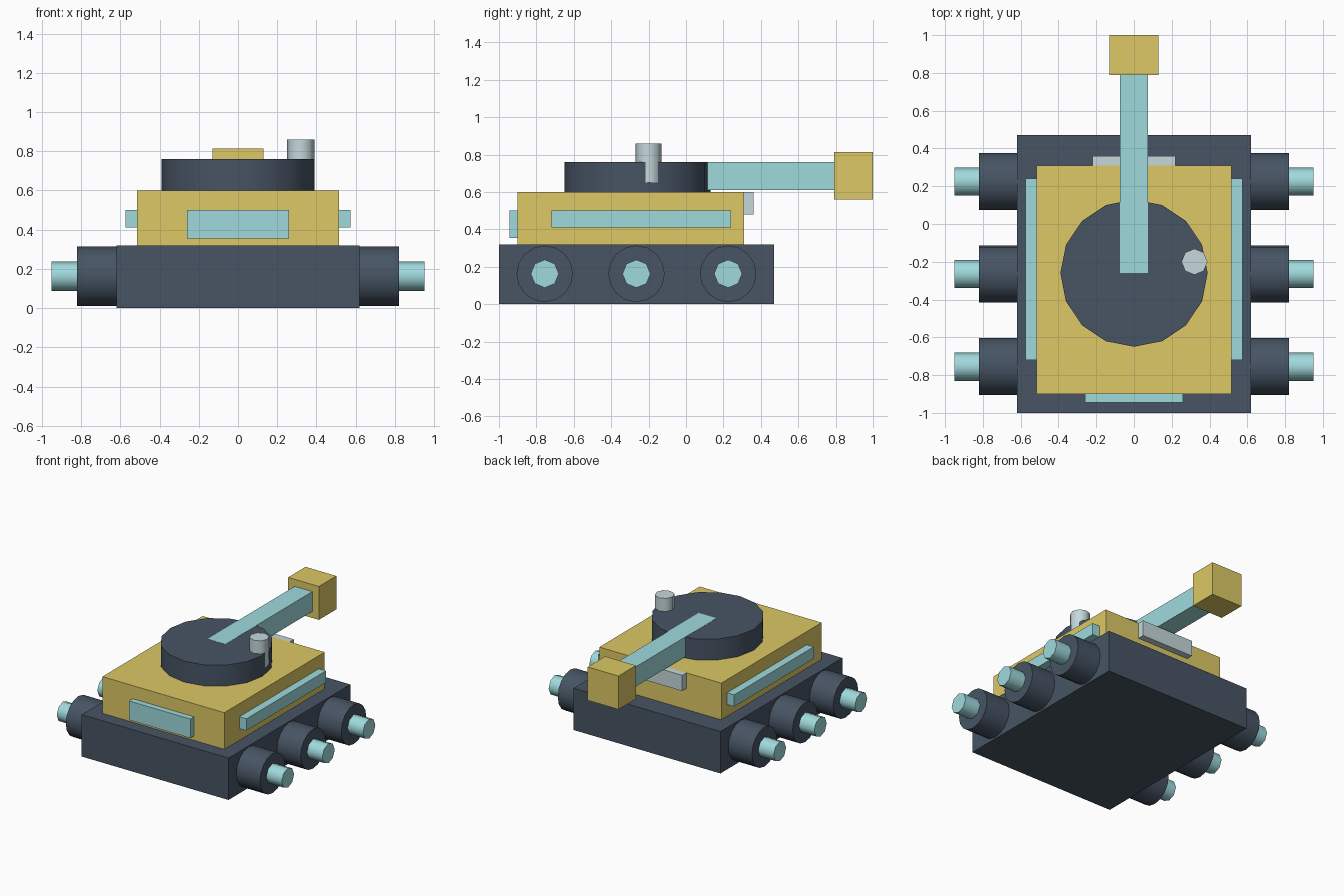
import bpy
import math

if "Cube" in bpy.data.objects:
    bpy.data.objects.remove(bpy.data.objects["Cube"])


def material(name, rgb):
    m = bpy.data.materials.new(name)
    m.diffuse_color = (*rgb, 1)
    m.use_nodes = True
    m.node_tree.nodes["Principled BSDF"].inputs["Base Color"].default_value = m.diffuse_color
    return m


DARK = material("dark_slate", (0.063, 0.089, 0.127))
YELLOW = material("yellow", (0.72, 0.58, 0.13))
CYAN = material("pale_cyan", (0.35, 0.70, 0.72))
PALE = material("pale_grey", (0.56, 0.69, 0.71))


def box(name, xr, yr, zr, mat):
    """Box given by its x, y and z ranges."""
    ranges = (xr, yr, zr)
    bpy.ops.mesh.primitive_cube_add(size=1, location=[(a + b) / 2 for a, b in ranges])
    ob = bpy.context.object
    ob.name = name
    ob.scale = [b - a for a, b in ranges]
    bpy.ops.object.transform_apply(location=False, rotation=False, scale=True)
    ob.data.materials.append(mat)
    return ob


def cylinder(name, centre, radius, length, sides, mat, along_x=False):
    """Upright cylinder, or one lying along x."""
    bpy.ops.mesh.primitive_cylinder_add(
        vertices=sides, radius=radius, depth=length, location=centre,
        rotation=(0, math.pi / 2 if along_x else 0, 0))
    ob = bpy.context.object
    ob.name = name
    ob.data.materials.append(mat)
    bpy.ops.object.shade_smooth_by_angle(angle=math.radians(50))
    return ob


# Hull and upper body
box("hull", (-0.62, 0.62), (-1.0, 0.47), (0, 0.32), DARK)
box("upper_body", (-0.515, 0.515), (-0.90, 0.31), (0.32, 0.60), YELLOW)

# Front and rear plates
box("front_plate", (-0.26, 0.26), (-0.945, -0.90), (0.355, 0.50), CYAN)
box("rear_plate", (-0.22, 0.22), (0.31, 0.36), (0.48, 0.60), PALE)

# Turret with gun and hatch post
cylinder("turret", (0, -0.26, 0.68), 0.39, 0.16, 16, DARK)
box("gun_barrel", (-0.075, 0.075), (-0.26, 0.79), (0.61, 0.761), CYAN)
box("muzzle", (-0.13, 0.13), (0.79, 1.0), (0.56, 0.815), YELLOW)
cylinder("periscope", (0.32, -0.20, 0.755), 0.069, 0.21, 8, PALE)

# Side panels, wheels and hubs on both sides
for side, s in (("right", 1), ("left", -1)):
    box(f"{side}_side_panel", sorted((s * 0.515, s * 0.575)), (-0.72, 0.24), (0.41, 0.50), CYAN)
    for i, y in enumerate((-0.755, -0.265, 0.225)):
        cylinder(f"{side}_wheel_{i + 1}", (s * 0.72, y, 0.163), 0.151, 0.20, 16, DARK, True)
        cylinder(f"{side}_hub_{i + 1}", (s * 0.885, y, 0.163), 0.075, 0.13, 8, CYAN, True)
